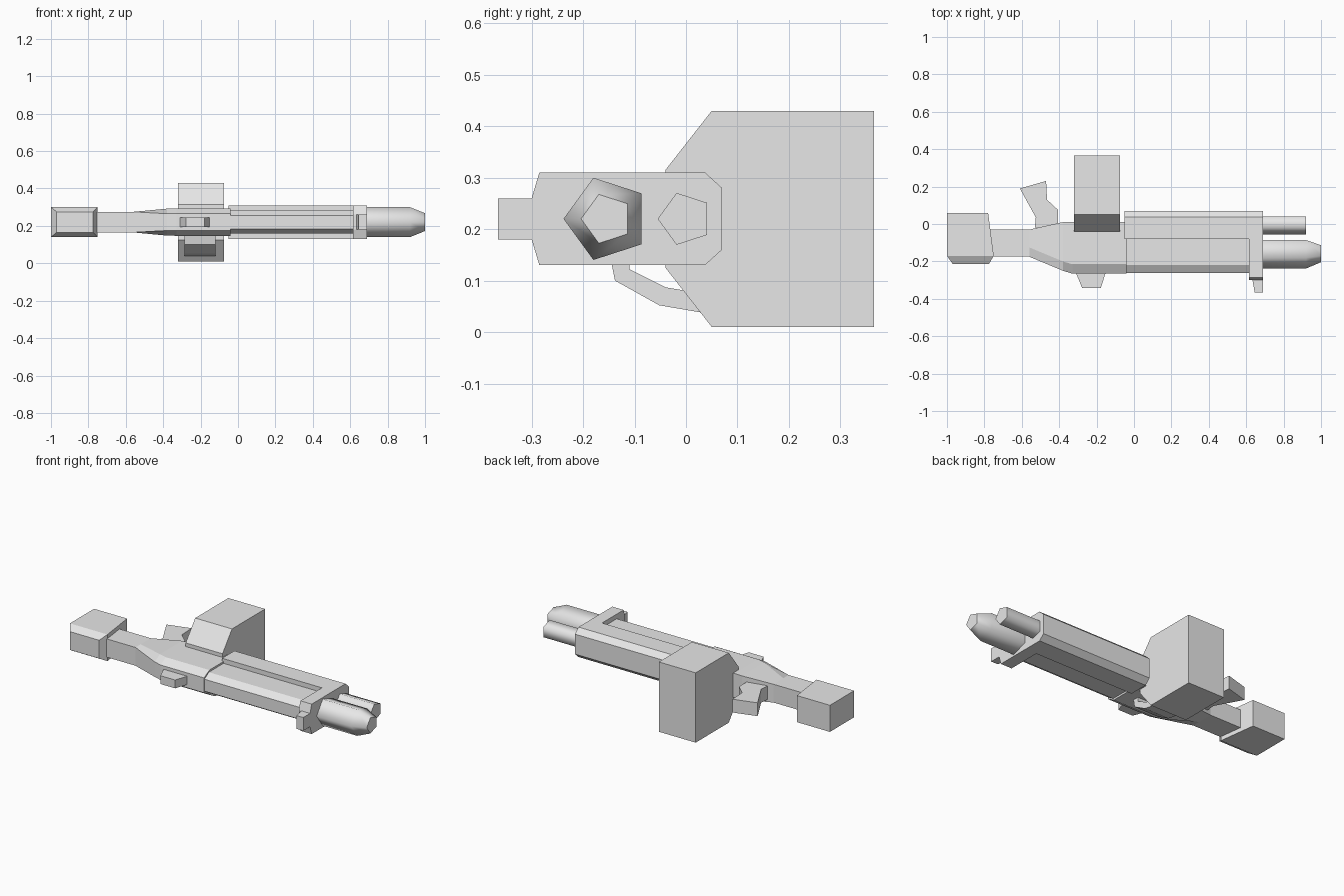
import bpy, bmesh, math
from mathutils import Vector

old = bpy.data.objects.get("Cube")
if old:
    bpy.data.objects.remove(old, do_unlink=True)

grey = bpy.data.materials.new("plain_grey")
grey.use_nodes = True
grey.diffuse_color = (0.8, 0.8, 0.8, 1)
grey.node_tree.nodes["Principled BSDF"].inputs["Base Color"].default_value = (0.8, 0.8, 0.8, 1)

MID = 0.22  # height of the symmetry plane


def loft(name, rings, smooth=False):
    """Skin a list of equal-length point rings and cap both ends."""
    bm = bmesh.new()
    loops = [[bm.verts.new(p) for p in ring] for ring in rings]
    n = len(loops[0])
    for a, b in zip(loops, loops[1:]):
        for i in range(n):
            j = (i + 1) % n
            bm.faces.new((a[i], a[j], b[j], b[i])).smooth = smooth
    bm.faces.new(loops[0])
    bm.faces.new(loops[-1])
    bmesh.ops.recalc_face_normals(bm, faces=bm.faces)
    mesh = bpy.data.meshes.new(name)
    bm.to_mesh(mesh)
    bm.free()
    mesh.materials.append(grey)
    obj = bpy.data.objects.new(name, mesh)
    bpy.context.collection.objects.link(obj)
    return obj


def prism_x(name, profile, x0, x1):
    """Extrude a (y, z) profile along x."""
    return loft(name, [[(x, y, z) for y, z in profile] for x in (x0, x1)])


def prism_z(name, profile, half):
    """Extrude an (x, y) profile either side of the symmetry plane."""
    return loft(name, [[(x, y, MID + s * half) for x, y in profile] for s in (-1, 1)])


def mirrored(half):
    """Close a (y, half width) outline by mirroring it."""
    return [(y, MID + w) for y, w in half] + [(y, MID - w) for y, w in reversed(half)]


def frustum(name, levels):
    """Stack rectangles (y, x0, x1, half height) along y."""
    return loft(name, [[(x0, y, MID - h), (x1, y, MID - h), (x1, y, MID + h), (x0, y, MID + h)]
                       for y, x0, x1, h in levels])


def barrel(name, y, stations):
    """Five-sided tube along x from (x, radius) stations."""
    turns = [math.pi + i * math.tau / 5 for i in range(5)]
    return loft(name, [[(x, y + r * math.cos(t), MID + r * math.sin(t)) for t in turns]
                       for x, r in stations], smooth=True)


# Fore end
prism_x("lower_handguard", mirrored([(-0.08, 0.09), (0.037, 0.09), (0.07, 0.06)]), -0.05, 0.63)
prism_x("upper_handguard", mirrored([(-0.262, 0.036), (-0.22, 0.062), (-0.07, 0.062)]), -0.045, 0.63)
prism_x("front_block", mirrored([(-0.30, 0.04), (-0.285, 0.09), (0.037, 0.09), (0.07, 0.06)]), 0.615, 0.69)
frustum("front_sight", [(-0.28, 0.63, 0.69, 0.04), (-0.365, 0.645, 0.69, 0.04)])

# Barrels
barrel("main_barrel", -0.154, [(0.68, 0.084), (0.92, 0.084), (1.0, 0.05)])
barrel("lower_tube", -0.002, [(0.68, 0.053), (0.92, 0.053)])

# Receiver tapering back into the stock strut
sections = [(-0.80, -0.175, -0.03, 0.055, 0.055), (-0.56, -0.175, -0.03, 0.055, 0.055),
            (-0.38, -0.25, 0.01, 0.045, 0.072), (-0.33, -0.265, 0.01, 0.045, 0.073),
            (-0.04, -0.265, 0.01, 0.045, 0.073)]
loft("receiver", [[(x, y, z) for y, z in mirrored([(top, wt), (top + 0.05, w), (low, w)])]
                  for x, top, low, wt, w in sections])
frustum("rear_sight", [(-0.25, -0.315, -0.148, 0.025), (-0.343, -0.277, -0.178, 0.025)])

# Shoulder stock with a tapered upper face
frustum("stock", [(0.06, -1.0, -0.78, 0.08), (-0.17, -1.0, -0.75, 0.08), (-0.213, -0.97, -0.775, 0.055)])

# Grip and trigger
prism_z("grip", [(-0.53, -0.02), (-0.525, 0.035), (-0.61, 0.19), (-0.47, 0.23),
                 (-0.465, 0.13), (-0.406, 0.075), (-0.406, -0.02)], 0.04)

# Magazine box and its feed chute
prism_x("magazine", mirrored([(-0.04, 0.095), (0.05, 0.21), (0.365, 0.21)]), -0.32, -0.075)
chute = [(-0.148, 0.15), (-0.138, 0.10), (-0.052, 0.052), (0.03, 0.038),
         (0.03, 0.075), (-0.04, 0.087), (-0.11, 0.122), (-0.11, 0.15)]
prism_x("feed_chute", chute, -0.285, -0.12)
